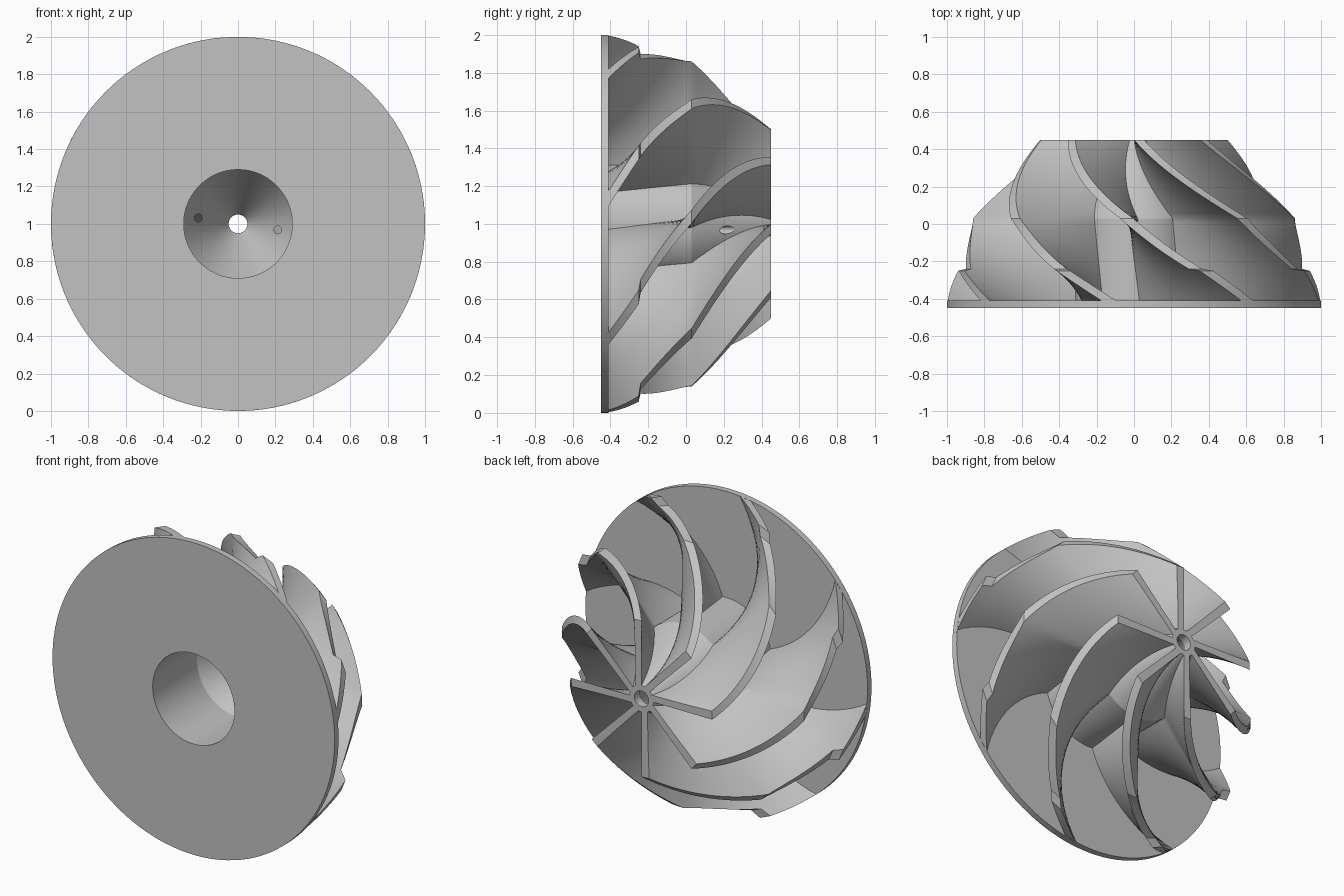
import bpy, bmesh, math
from mathutils import Matrix, Vector

old = bpy.data.objects.get("Cube")
if old:
    bpy.data.objects.remove(old, do_unlink=True)

BLADES = 8
BACK, DISC, KNEE, TIP = -0.45, -0.41, 0.03, 0.45   # stations along the axis
HUB_R, NOSE_R = 0.32, 0.085
CENTRE = Vector((0, 0, 1))

grey = bpy.data.materials.new("satin_grey")
grey.use_nodes = True
grey.diffuse_color = (0.54, 0.54, 0.54, 1)
grey.node_tree.nodes["Principled BSDF"].inputs["Base Color"].default_value = grey.diffuse_color


def make_object(name, bm):
    bmesh.ops.recalc_face_normals(bm, faces=bm.faces)
    mesh = bpy.data.meshes.new(name)
    bm.to_mesh(mesh)
    bm.free()
    mesh.materials.append(grey)
    obj = bpy.data.objects.new(name, mesh)
    obj.location = CENTRE
    bpy.context.collection.objects.link(obj)
    return obj


def activate(obj):
    bpy.ops.object.select_all(action='DESELECT')
    obj.select_set(True)
    bpy.context.view_layer.objects.active = obj


def smooth(obj):
    activate(obj)
    bpy.ops.object.shade_smooth_by_angle(angle=math.radians(25))


def lathe(name, profile, steps=128):
    """Turn a closed (radius, y) outline around the y axis."""
    bm = bmesh.new()
    rings = []
    for i in range(steps):
        a = math.tau * i / steps
        rings.append([bm.verts.new((r * math.cos(a), y, r * math.sin(a))) for r, y in profile])
    n = len(profile)
    for i in range(steps):
        here, nxt = rings[i], rings[(i + 1) % steps]
        for k in range(n):
            m = (k + 1) % n
            bm.faces.new((here[k], here[m], nxt[m], nxt[k]))
    return make_object(name, bm)


# Back disc, hub barrel and hollow nose cone
hub = lathe("disc_and_hub", [
    (0.29, BACK), (1, BACK), (1, DISC), (HUB_R, DISC), (HUB_R, KNEE),
    (NOSE_R, TIP), (0.05, TIP), (0.05, 0.40), (0.29, 0.0)])

# Two small pin holes through the nose cone
for side in (1, -1):
    bm = bmesh.new()
    bmesh.ops.create_cone(bm, cap_ends=True, segments=24, radius1=0.021, radius2=0.021, depth=0.32)
    bmesh.ops.rotate(bm, verts=bm.verts, matrix=Matrix.Rotation(math.pi / 2, 3, 'X'))
    bmesh.ops.translate(bm, verts=bm.verts, vec=(0.213 * side, 0.2, -0.032 * side))
    cutter = make_object("pin_hole_cutter", bm)
    cutter.hide_render = True
    activate(hub)
    mod = hub.modifiers.new("pin_hole", 'BOOLEAN')
    mod.operation, mod.solver, mod.object = 'DIFFERENCE', 'EXACT', cutter
    bpy.ops.object.modifier_apply(modifier=mod.name)
    bpy.data.objects.remove(cutter, do_unlink=True)
smooth(hub)


def root_radius(y):
    t = max(0, (y - KNEE) / (TIP - KNEE))
    return HUB_R + (NOSE_R - HUB_R) * t - 0.015


def tip_radius(y):
    if y >= KNEE:
        return 0.86 - 0.36 * (y - KNEE) / (TIP - KNEE)
    if y > -0.245:
        return 0.86 + 0.085 * ((KNEE - y) / 0.27) ** 1.5
    return 1.0


def sweep(r, y):
    """Blade angle: even twist on the nose, swept-back outer part below it."""
    if y >= KNEE:
        return math.radians(-40 * (TIP - y) / (TIP - KNEE))
    t = (KNEE - y) / (KNEE - DISC)
    out = (r - HUB_R) / (1 - HUB_R)
    return math.radians(-40 - t * (10 + 30 * out))


def span(a, b, n):
    return [a + (b - a) * i / n for i in range(n + 1)]


def build_blade(columns=14):
    stations = span(TIP, KNEE, 16) + span(KNEE, -0.24, 12)[1:] + span(-0.25, DISC - 0.01, 7)
    bm = bmesh.new()
    sides = ([], [])
    for y in stations:
        limit = tip_radius(y)
        rows = ([], [])
        for r in span(root_radius(y), limit, columns):
            a = sweep(r, y)
            p = Vector((r * math.cos(a), y, r * math.sin(a)))
            # widen the section with radius so the wall keeps one thickness
            width = 0.042 * math.hypot(1, 1.62 * r)
            q = p + Vector((math.sin(a), 0, -math.cos(a))) * width
            k = min(1, limit / math.hypot(q.x, q.z))
            q.x, q.z = q.x * k, q.z * k
            rows[0].append(bm.verts.new(p))
            rows[1].append(bm.verts.new(q))
        sides[0].append(rows[0])
        sides[1].append(rows[1])
    last = len(stations) - 1
    for g in sides:
        for i in range(last):
            for j in range(columns):
                bm.faces.new((g[i][j], g[i][j + 1], g[i + 1][j + 1], g[i + 1][j]))
    f, b = sides
    for j in range(columns):
        for i in (0, last):
            bm.faces.new((f[i][j], f[i][j + 1], b[i][j + 1], b[i][j]))
    for i in range(last):
        for j in (0, columns):
            bm.faces.new((f[i][j], f[i + 1][j], b[i + 1][j], b[i][j]))
    return make_object("blade_1", bm)


# Ring of swept blades sharing one mesh
blade = build_blade()
smooth(blade)
for n in range(1, BLADES):
    twin = blade.copy()
    twin.name = f"blade_{n + 1}"
    twin.rotation_euler.y = math.tau * n / BLADES
    bpy.context.collection.objects.link(twin)
